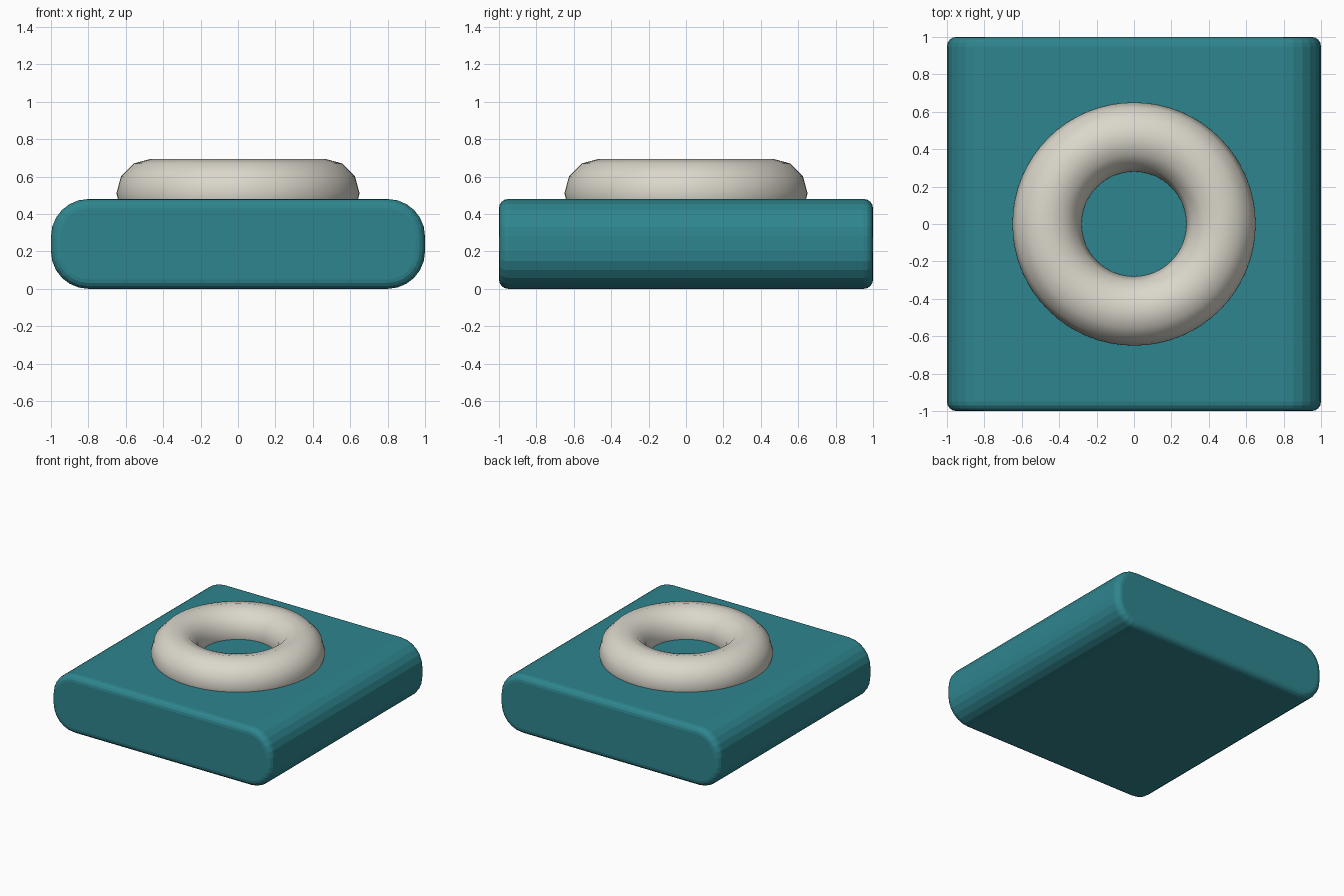
import bpy
import bmesh
from math import cos, sin, pi, radians

cube = bpy.data.objects.get("Cube")
if cube:
    bpy.data.objects.remove(cube, do_unlink=True)


def make_material(name, rgb):
    mat = bpy.data.materials.new(name)
    mat.use_nodes = True
    mat.diffuse_color = (*rgb, 1)
    mat.node_tree.nodes["Principled BSDF"].inputs["Base Color"].default_value = (*rgb, 1)
    return mat


teal = make_material("teal", (0.028, 0.235, 0.272))
ivory = make_material("ivory", (0.71, 0.68, 0.60))

HALF, HEIGHT, CORNER, STEPS = 1.0, 0.48, 0.2, 6

# Slab: rounded rectangle in x-z, extruded along y
bm = bmesh.new()
centres = [(HALF - CORNER, HEIGHT - CORNER), (CORNER - HALF, HEIGHT - CORNER),
           (CORNER - HALF, CORNER), (HALF - CORNER, CORNER)]
ring = []
for quarter, (cx, cz) in enumerate(centres):
    for i in range(STEPS + 1):
        a = (quarter + i / STEPS) * pi / 2
        ring.append(bm.verts.new((cx + CORNER * cos(a), -HALF, cz + CORNER * sin(a))))
front = bm.faces.new(ring)
extruded = bmesh.ops.extrude_face_region(bm, geom=[front], use_keep_orig=True)["geom"]
bmesh.ops.translate(bm, vec=(0, 2 * HALF, 0),
                    verts=[g for g in extruded if isinstance(g, bmesh.types.BMVert)])
bmesh.ops.recalc_face_normals(bm, faces=bm.faces)

# Soften the rims of the two end faces
rims = [e for e in bm.edges if abs(e.verts[0].co.y - e.verts[1].co.y) < 0.001]
bmesh.ops.bevel(bm, geom=rims, offset=0.05, offset_type='OFFSET', segments=4,
                profile=0.5, affect='EDGES', clamp_overlap=True)
bmesh.ops.recalc_face_normals(bm, faces=bm.faces)
mesh = bpy.data.meshes.new("slab")
bm.to_mesh(mesh)
bm.free()
mesh.materials.append(teal)
slab = bpy.data.objects.new("slab", mesh)
bpy.context.collection.objects.link(slab)

# Ring half sunk into the top of the slab
bpy.ops.mesh.primitive_torus_add(major_radius=0.465, minor_radius=0.185,
                                 major_segments=64, minor_segments=12,
                                 location=(0, 0, 0.51))
torus = bpy.context.object
torus.name = "ring"
torus.data.materials.append(ivory)
bpy.ops.object.shade_smooth_by_angle(angle=radians(40))
